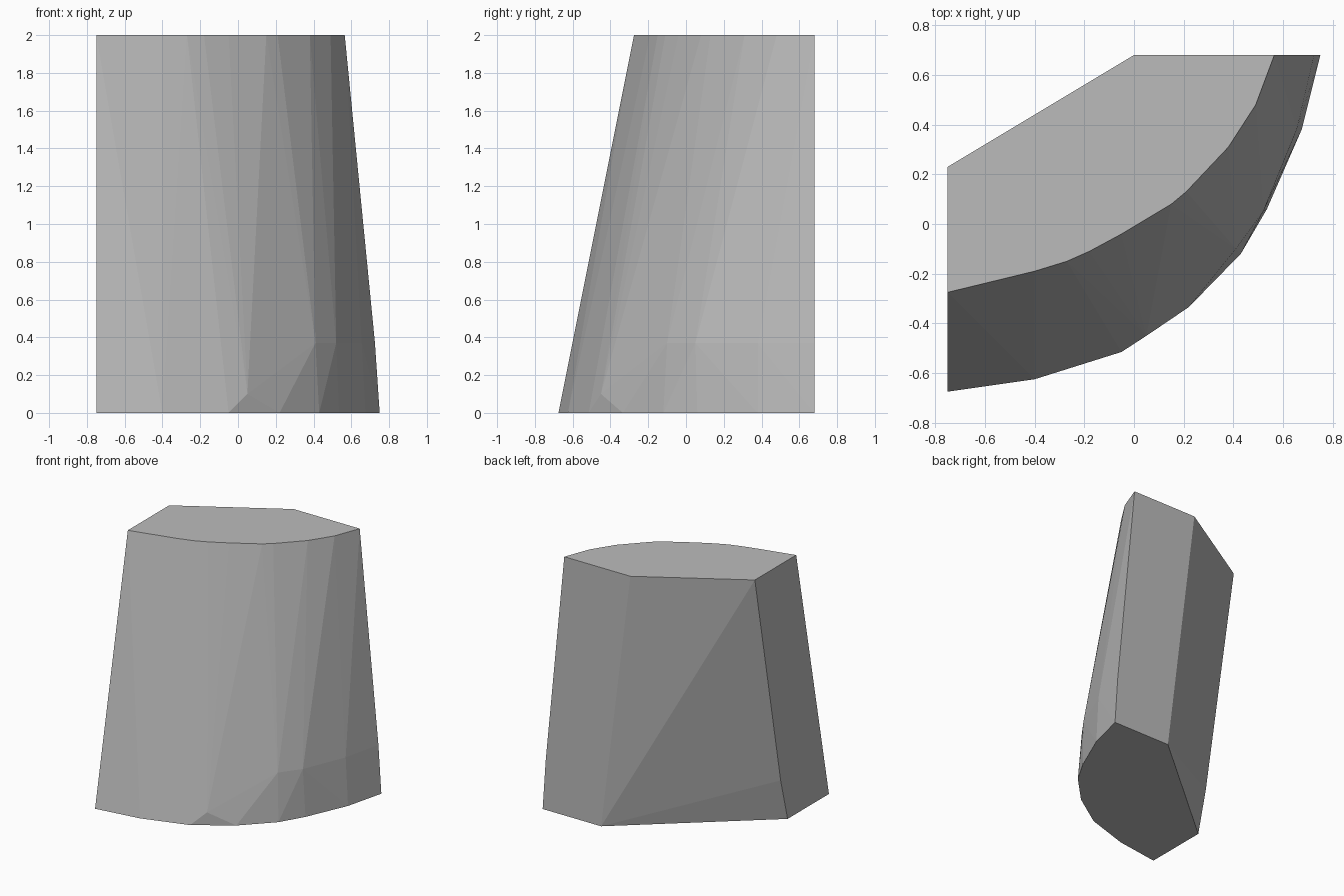
import bpy
import bmesh

cube = bpy.data.objects.get("Cube")
if cube:
    bpy.data.objects.remove(cube)

# Single stone colour
stone = bpy.data.materials.new("stone grey")
stone.use_nodes = True
colour = (0.5, 0.5, 0.5, 1)
stone.diffuse_color = colour
stone.node_tree.nodes["Principled BSDF"].inputs["Base Color"].default_value = colour

bm = bmesh.new()


def add(z, points):
    return [bm.verts.new((x, y, z)) for x, y in points]


# Top and bottom outlines, each starting with the two corners of the slanted cut
top = add(2, [(0, .68), (-.75, .23), (-.75, -.275), (-.4, -.19), (-.27, -.15),
              (-.18, -.11), (-.05, -.04), (.15, .08), (.21, .13), (.38, .31),
              (.49, .48), (.565, .68)])
bottom = add(0, [(.25, .68), (-.75, -.17), (-.75, -.675), (-.4, -.625), (-.05, -.515),
                 (.22, -.335), (.43, -.12), (.535, .06), (.675, .38), (.75, .68)])

# Slight bulge near the foot
bulge = add(.37, [(.725, .68), (.655, .38), (.52, .05), (.41, -.1)])
foot = add(.1, [(.05, -.45)])
notch = add(.33, [(-.75, -.085)])[0]

# Convex shell
hull = bmesh.ops.convex_hull(bm, input=bm.verts[:])
keep = set(top[:2] + bottom[:2] + [notch])
inside = [v for v in hull["geom_interior"] if isinstance(v, bmesh.types.BMVert) and v not in keep]
bmesh.ops.delete(bm, geom=inside, context='VERTS')

# Replace the slanted back cut with faces folded along its diagonal
bm.normal_update()
cut = [f for f in bm.faces if f.normal.x < -.1 and f.normal.y > .1]
bmesh.ops.delete(bm, geom=cut, context='FACES_ONLY')
for corners in ((top[0], top[1], bottom[0]), (top[1], notch, bottom[0]),
                (notch, bottom[1], bottom[0])):
    bm.faces.new(corners)
loose = [e for e in bm.edges if not e.link_faces]
bmesh.ops.delete(bm, geom=loose, context='EDGES')
bmesh.ops.recalc_face_normals(bm, faces=bm.faces[:])

mesh = bpy.data.meshes.new("stone_chunk")
bm.to_mesh(mesh)
bm.free()
mesh.materials.append(stone)
chunk = bpy.data.objects.new("stone_chunk", mesh)
bpy.context.collection.objects.link(chunk)
